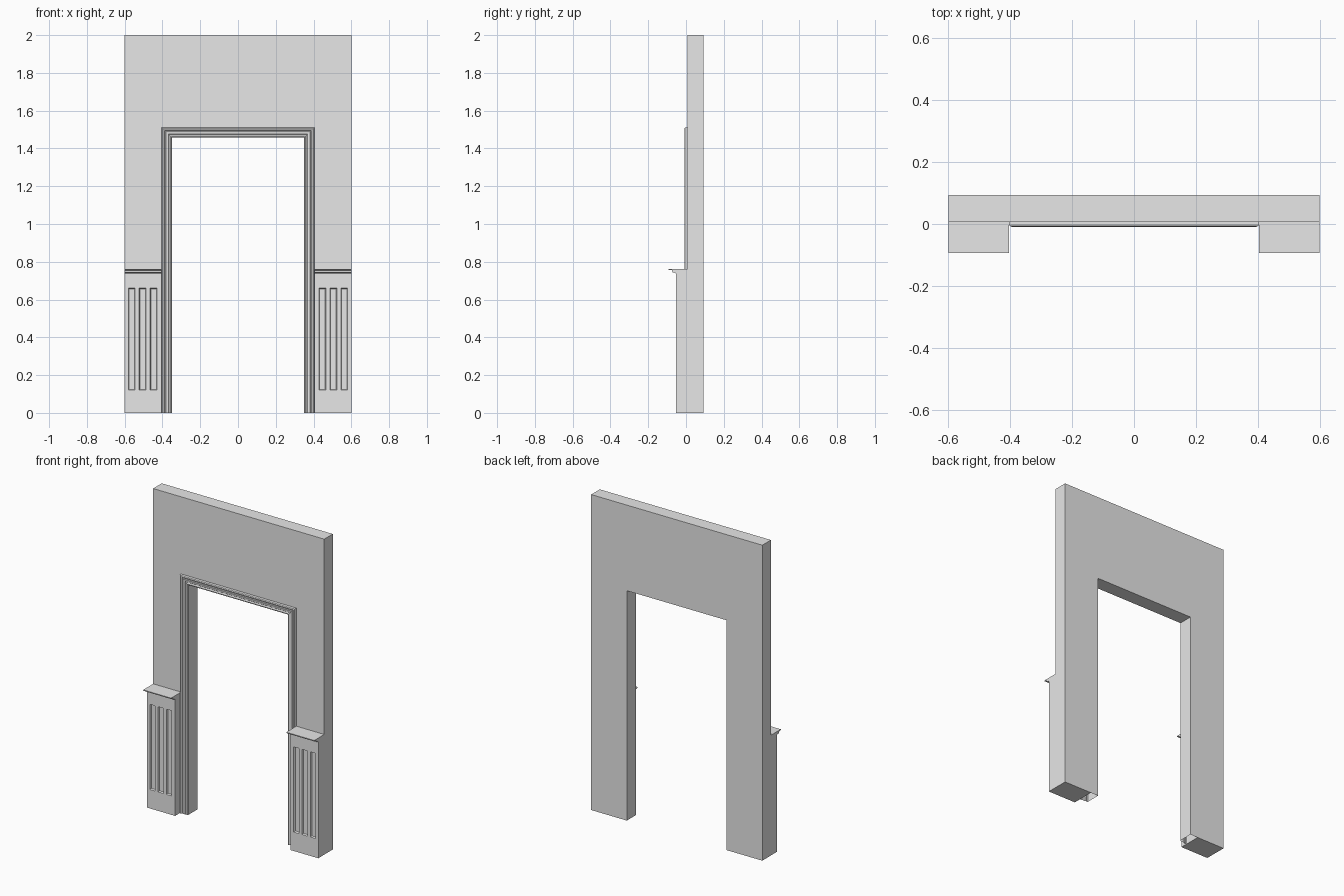
import bpy
import bmesh

cube = bpy.data.objects.get("Cube")
if cube:
    bpy.data.objects.remove(cube, do_unlink=True)

# One plain grey for everything
grey = bpy.data.materials.new("plain grey")
grey.use_nodes = True
grey.diffuse_color = (0.8, 0.8, 0.8, 1)
grey.node_tree.nodes["Principled BSDF"].inputs["Base Color"].default_value = (0.8, 0.8, 0.8, 1)

FRONT, BACK = 0.007, 0.093      # wall faces
HALF, HEIGHT = 0.6, 2.0         # wall size
DOOR_X, DOOR_Z = 0.35, 1.457    # clear opening
TRIM = 0.054                    # trim width
PANEL_Y = -0.053                # front of the wainscot


def finish(name, bm):
    bmesh.ops.recalc_face_normals(bm, faces=bm.faces[:])
    mesh = bpy.data.meshes.new(name)
    bm.to_mesh(mesh)
    bm.free()
    mesh.materials.append(grey)
    obj = bpy.data.objects.new(name, mesh)
    bpy.context.collection.objects.link(obj)
    return obj


def extrude_outline(name, points, offset):
    """Solid prism from a closed outline moved along offset."""
    bm = bmesh.new()
    face = bm.faces.new([bm.verts.new(p) for p in points])
    result = bmesh.ops.extrude_face_region(bm, geom=[face], use_keep_orig=True)
    moved = [g for g in result["geom"] if isinstance(g, bmesh.types.BMVert)]
    bmesh.ops.translate(bm, verts=moved, vec=offset)
    return finish(name, bm)


# Wall with a doorway cut through it
ox, oz = DOOR_X + TRIM, DOOR_Z + TRIM
half_outline = [(ox, oz), (ox, 0), (HALF, 0), (HALF, HEIGHT)]
outline = half_outline + [(-x, z) for x, z in reversed(half_outline)]
extrude_outline("wall", [(x, FRONT, z) for x, z in outline], (0, BACK - FRONT, 0))

# Door lining and moulded trim: one profile swept round the opening with mitres
profile = [(TRIM, BACK), (0, BACK), (0, 0.002), (0.003, -0.002), (0.008, -0.003),
           (0.012, 0.0), (0.016, 0.001), (0.019, -0.003), (0.032, -0.005),
           (0.036, -0.002), (0.039, -0.007), (0.046, -0.009), (0.052, -0.006),
           (TRIM, 0.0), (TRIM, FRONT)]
bm = bmesh.new()
rows = []
for d, y in profile:
    x, z = DOOR_X + d, DOOR_Z + d
    rows.append([bm.verts.new(p) for p in
                 ((-x, y, 0), (-x, y, z), (x, y, z), (x, y, 0))])
for a, b in zip(rows, rows[1:]):
    for i in range(3):
        bm.faces.new((a[i], a[i + 1], b[i + 1], b[i]))
finish("door_trim", bm)


def wainscot(side, name):
    """Panelled block with three recessed upright panels."""
    xs = [ox, 0.428, 0.465, 0.486, 0.523, 0.544, 0.581, HALF]
    zs = [0, 0.12, 0.66, 0.745]
    bm = bmesh.new()
    grid = [[bm.verts.new((side * x, PANEL_Y, z)) for z in zs] for x in xs]
    panels = []
    for i in range(len(xs) - 1):
        for j in range(len(zs) - 1):
            loop = [grid[i][j], grid[i + 1][j], grid[i + 1][j + 1], grid[i][j + 1]]
            face = bm.faces.new(loop if side > 0 else loop[::-1])
            if j == 1 and i % 2 == 1:
                panels.append(face)
    # Sides run back to the wall
    rim = [e for e in bm.edges if e.is_boundary]
    result = bmesh.ops.extrude_edge_only(bm, edges=rim)
    for g in result["geom"]:
        if isinstance(g, bmesh.types.BMVert):
            g.co.y = FRONT
    bm.normal_update()
    bmesh.ops.inset_individual(bm, faces=panels, thickness=0.006, depth=0)
    for face in panels:
        for v in face.verts:
            v.co.y += 0.01
    finish(name, bm)


# Wainscot blocks, each capped by a moulded ledge
ledge = [(FRONT, 0.762), (-0.093, 0.762), (-0.093, 0.757), (-0.074, 0.755),
         (-0.072, 0.744), (-0.056, 0.741), (PANEL_Y, 0.736), (FRONT, 0.736)]
for side, label in ((1, "left"), (-1, "right")):
    wainscot(side, label + "_wainscot")
    extrude_outline(label + "_ledge", [(side * ox, y, z) for y, z in ledge],
                    (side * (HALF - ox), 0, 0))
